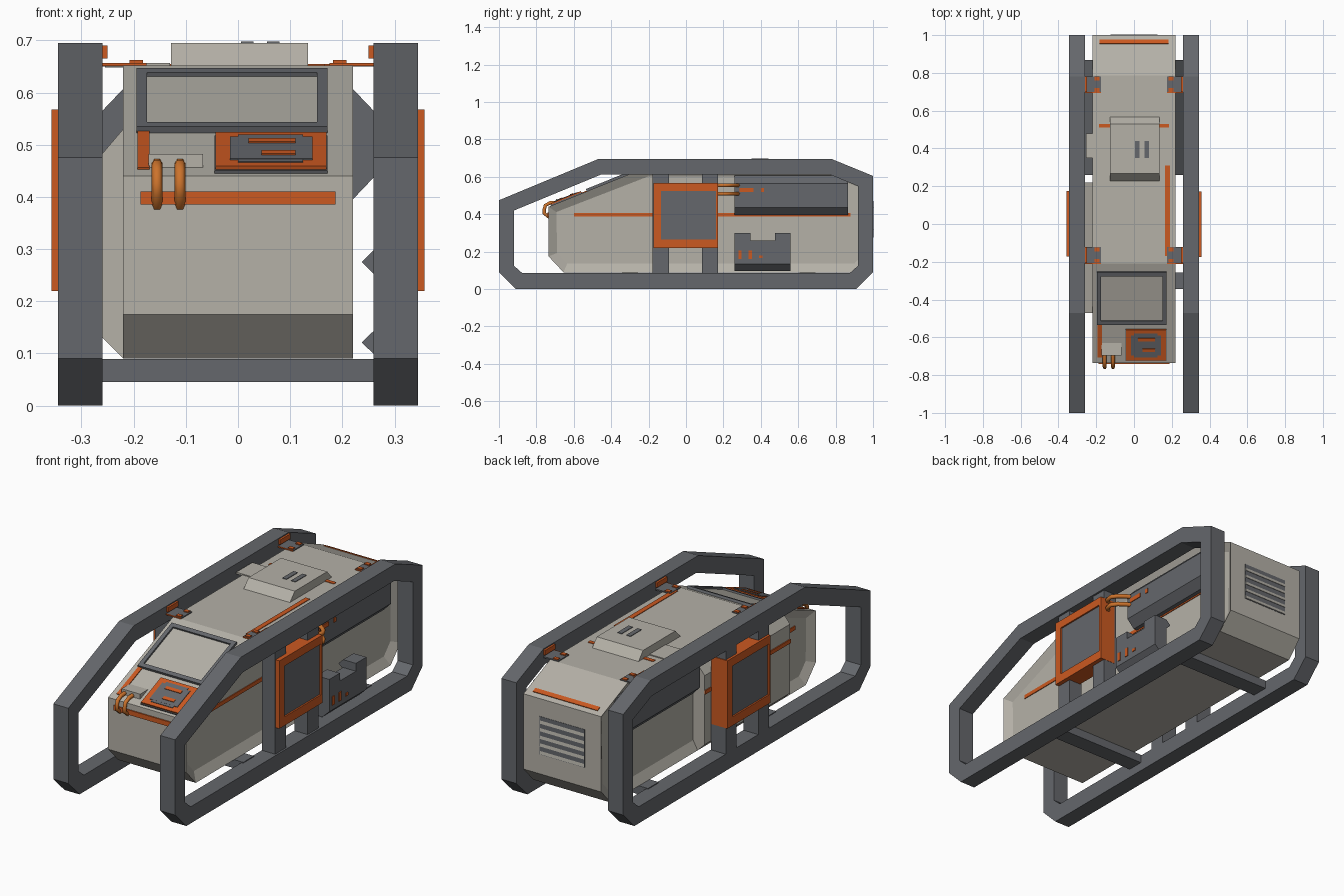
import bpy, bmesh, math
from mathutils import Matrix

cube = bpy.data.objects.get("Cube")
if cube:
    bpy.data.objects.remove(cube, do_unlink=True)


def material(name, rgb):
    m = bpy.data.materials.new(name)
    m.use_nodes = True
    m.diffuse_color = (*rgb, 1)
    m.node_tree.nodes["Principled BSDF"].inputs["Base Color"].default_value = (*rgb, 1)
    return m


HULL = material("warm grey", (.46, .44, .39))
DARK = material("slate grey", (.13, .137, .15))
ORANGE = material("burnt orange", (.6, .1, .015))
HOSE = material("amber", (.6, .17, .025))

AXES = {"x": lambda u, v, w: (w, u, v),
        "y": lambda u, v, w: (u, w, v),
        "z": lambda u, v, w: (u, v, w)}


def finish(name, bm, mat, matrix=None):
    bmesh.ops.recalc_face_normals(bm, faces=bm.faces)
    if matrix:
        bm.transform(matrix)
    me = bpy.data.meshes.new(name)
    bm.to_mesh(me)
    bm.free()
    me.materials.append(mat)
    ob = bpy.data.objects.new(name, me)
    bpy.context.collection.objects.link(ob)
    return ob


def prism(name, pts, axis, a, b, mat, matrix=None, inset=None):
    """Extrude an outline along an axis, optionally sinking a panel into each end."""
    bm = bmesh.new()
    lo, hi = ([bm.verts.new(AXES[axis](u, v, w)) for u, v in pts] for w in (a, b))
    ends = [bm.faces.new(lo), bm.faces.new(hi)]
    for i in range(len(pts)):
        j = (i + 1) % len(pts)
        bm.faces.new((lo[i], lo[j], hi[j], hi[i]))
    if inset:
        bmesh.ops.recalc_face_normals(bm, faces=bm.faces)
        bmesh.ops.inset_individual(bm, faces=ends, thickness=inset[0], depth=-inset[1])
    return finish(name, bm, mat, matrix)


def ring(name, outer, inner, axis, a, b, mat, matrix=None):
    """Closed rim between two matching outlines."""
    bm = bmesh.new()
    loops = [[bm.verts.new(AXES[axis](u, v, w)) for u, v in pts]
             for pts, w in ((outer, a), (outer, b), (inner, b), (inner, a))]
    for k in range(4):
        p, q = loops[k], loops[(k + 1) % 4]
        for i in range(len(p)):
            j = (i + 1) % len(p)
            bm.faces.new((p[i], p[j], q[j], q[i]))
    return finish(name, bm, mat, matrix)


def rect(u0, u1, v0, v1):
    return [(u0, v0), (u1, v0), (u1, v1), (u0, v1)]


def box(name, x0, x1, y0, y1, z0, z1, mat, matrix=None):
    return prism(name, rect(x0, x1, y0, y1), "z", z0, z1, mat, matrix)


def hose(name, pts, radius):
    cu = bpy.data.curves.new(name, "CURVE")
    cu.dimensions = "3D"
    cu.bevel_depth = radius
    cu.bevel_resolution = 1
    cu.use_fill_caps = True
    s = cu.splines.new("POLY")
    s.points.add(len(pts) - 1)
    for p, co in zip(s.points, pts):
        p.co = (*co, 1)
    cu.materials.append(HOSE)
    ob = bpy.data.objects.new(name, cu)
    bpy.context.collection.objects.link(ob)


# Main hull with a shallow sunken panel on each side
prism("hull", [(-.735, .175), (-.735, .44), (-.21, .652), (.785, .652), (1, .56),
               (1, .175), (.92, .09), (-.655, .09)], "x", -.22, .22, HULL, inset=(.05, .025))

# Outer protective side frames, posts and chassis crossbars
outer = [(-1, .475), (-.47, .695), (.78, .695), (1, .605), (1, .09), (.91, 0), (-.91, 0), (-1, .09)]
inner = [(-.92, .42), (-.455, .612), (.77, .612), (.92, .55), (.92, .125), (.875, .085),
         (-.875, .085), (-.92, .125)]
for side, s in (("left", 1), ("right", -1)):
    a, b = sorted((s * .26, s * .345))
    ring(f"{side}_side_frame", outer, inner, "x", a, b, DARK)
    for n, y in (("front", -.135), ("rear", .128)):
        box(f"{side}_{n}_post", a, b - .01 if s > 0 else b, y - .043, y + .043, .08, .62, DARK)
for n, y in (("front", -.3), ("rear", .65)):
    box(f"{n}_crossbar", -.27, .27, y - .043, y + .043, .045, .089, DARK)

# Orange framed screens, each half a turn from the other
for side, turn in (("left", 0), ("right", math.pi)):
    m = Matrix.Rotation(turn, 4, "Z")
    ring(f"{side}_screen_frame", rect(-.175, .172, .22, .567), rect(-.135, .16, .265, .525),
         "x", .268, .357, ORANGE, m)
    box(f"{side}_screen", .28, .349, -.14, .165, .26, .53, DARK, m)

# Equipment pods and lengthwise stripes on both sides
pod = [(.19, .607), (.22, .607), (.26, .565), (.26, .437), (.22, .395), (.19, .395)]
for side, s in (("left", 1), ("right", -1)):
    prism(f"{side}_upper_pod", [(s * x, z) for x, z in pod], "y", .26, .867, DARK)
    a, b = sorted((s * .19, s * .199))
    box(f"{side}_side_stripe", a, b, -.6, .88, .388, .408, ORANGE)

# Bulged tank on the right flank
tank = [(-.18, .53), (-.22, .53), (-.26, .483), (-.26, .13), (-.22, .09), (-.18, .09)]
prism("right_tank", tank, "y", -.47, .22, HULL)
box("right_tank_stripe", -.265, -.258, -.47, .22, .388, .408, ORANGE)

# Lower control unit on the left flank
unit = [(.262, .26), (.335, .26), (.335, .135), (.295, .097), (.262, .097), (.237, .121), (.262, .145)]
prism("control_unit", unit, "y", .26, .56, DARK)
lug = [(.237, .275), (.262, .25), (.335, .25), (.335, .3), (.262, .3)]
for n, y in (("front", .26), ("rear", .475)):
    prism(f"control_unit_{n}_lug", lug, "y", y, y + .085, DARK)
for i, (y, w, z, h) in enumerate(((.28, .018, .16, .045), (.335, .018, .16, .045), (.39, .02, .165, .015))):
    box(f"control_mark_{i + 1}", .333, .339, y, y + w, z, z + h, ORANGE)
for i, (y, w) in enumerate(((.285, .075), (.4, .018))):
    box(f"pod_mark_{i + 1}", .258, .264, y, y + w, .518, .54, ORANGE)

# Hoses between the left screen and the upper pod
for i, z in enumerate((.51, .555)):
    hose(f"pod_hose_{i + 1}", [(.3, .16, z), (.325, .185, z), (.33, .215, z), (.31, .245, z),
                               (.275, .27, z), (.25, .28, z)], .011)

# Fittings on the sloped nose, laid out in the plane of the slope
pitch = math.atan2(.212, .525)
slope = Matrix.Translation((0, -.735, .44)) @ Matrix.Rotation(pitch, 4, "X")


def along(y):
    return (y + .735) / math.cos(pitch)


w0, w1 = along(-.53), along(-.252)
ring("windscreen_frame", rect(-.195, .172, w0, w1), rect(-.174, .151, w0 + .022, w1 - .022),
     "z", -.005, .013, DARK, slope)
box("windscreen", -.178, .155, w0 + .015, w1 - .015, -.005, .004, HULL, slope)
box("nose_stripe", -.193, -.17, along(-.705), along(-.53), -.002, .004, ORANGE, slope)
p0, p1 = along(-.722), along(-.557)
box("console_base", -.045, .172, p0, p1, -.004, .006, DARK, slope)
box("console", -.043, .17, p0 + .004, p1, 0, .013, ORANGE, slope)
c, d = p0 + .035, p1 - .03
box("console_display", -.015, .143, c, d, .01, .016, DARK, slope)
box("console_display_tabs", .0, .125, c - .012, d + .012, .01, .0155, DARK, slope)
for i, (x, v) in enumerate(((.02, d - .032), (.045, c + .02))):
    box(f"console_bar_{i + 1}", x, .11, v, v + .018, .013, .019, ORANGE, slope)

# Nose stripe, hose outlet and two hoses
box("front_stripe", -.187, .187, -.741, -.733, .385, .41, ORANGE)
box("hose_outlet", -.172, -.067, -.695, -.63, .44, .482, HULL)
for i, x in enumerate((-.155, -.111)):
    hose(f"nose_hose_{i + 1}", [(x, -.67, .465), (x, -.725, .462), (x, -.752, .448), (x, -.758, .425),
                                (x, -.758, .405), (x, -.73, .383)], .0105)

# Roof hatch with slots, roof plate and roof stripes
prism("roof_hatch", [(.222, .645), (.268, .695), (.53, .695), (.572, .645)], "x", -.128, .134, HULL)
for i, x in enumerate((.018, .068)):
    box(f"hatch_slot_{i + 1}", x - .012, x + .012, .35, .44, .69, .698, DARK)
box("roof_plate", -.255, -.13, .35, .48, .648, .657, HULL)
box("roof_cross_stripe", -.185, .185, .51, .53, .65, .655, ORANGE)
box("roof_long_stripe", .165, .19, -.17, .31, .65, .655, ORANGE)

# Brackets tying the roof to the side frames
for side, s in (("left", 1), ("right", -1)):
    for n, y in (("front", -.165), ("rear", .74)):
        a, b = sorted((s * .175, s * .262))
        box(f"{side}_{n}_bracket", a, b, y - .042, y + .042, .65, .657, DARK)
        box(f"{side}_{n}_bracket_lip", a, b, y - .046, y - .042, .651, .657, ORANGE)
        a, b = sorted((s * .25, s * .262))
        box(f"{side}_{n}_bracket_plate", a, b, y - .042, y + .042, .665, .69, ORANGE)
        a, b = sorted((s * .182, s * .208))
        for k, dy in enumerate((-.03, .03)):
            box(f"{side}_{n}_bolt_{k + 1}", a, b, y + dy - .01, y + dy + .01, .655, .662, ORANGE)

# Rear slope stripe and louvred vent
rear = Matrix.Translation((0, .965, .575)) @ Matrix.Rotation(-math.atan2(.092, .215), 4, "X")
box("rear_stripe", -.183, .183, -.012, .012, -.004, .004, ORANGE, rear)
box("vent_back", -.128, .128, .995, 1.0015, .275, .47, DARK)
for i in range(5):
    z = .278 + i * .039
    prism(f"vent_slat_{i + 1}", [(.995, z), (1.004, z), (.9985, z + .034), (.995, z + .034)],
          "x", -.125, .125, HULL)
